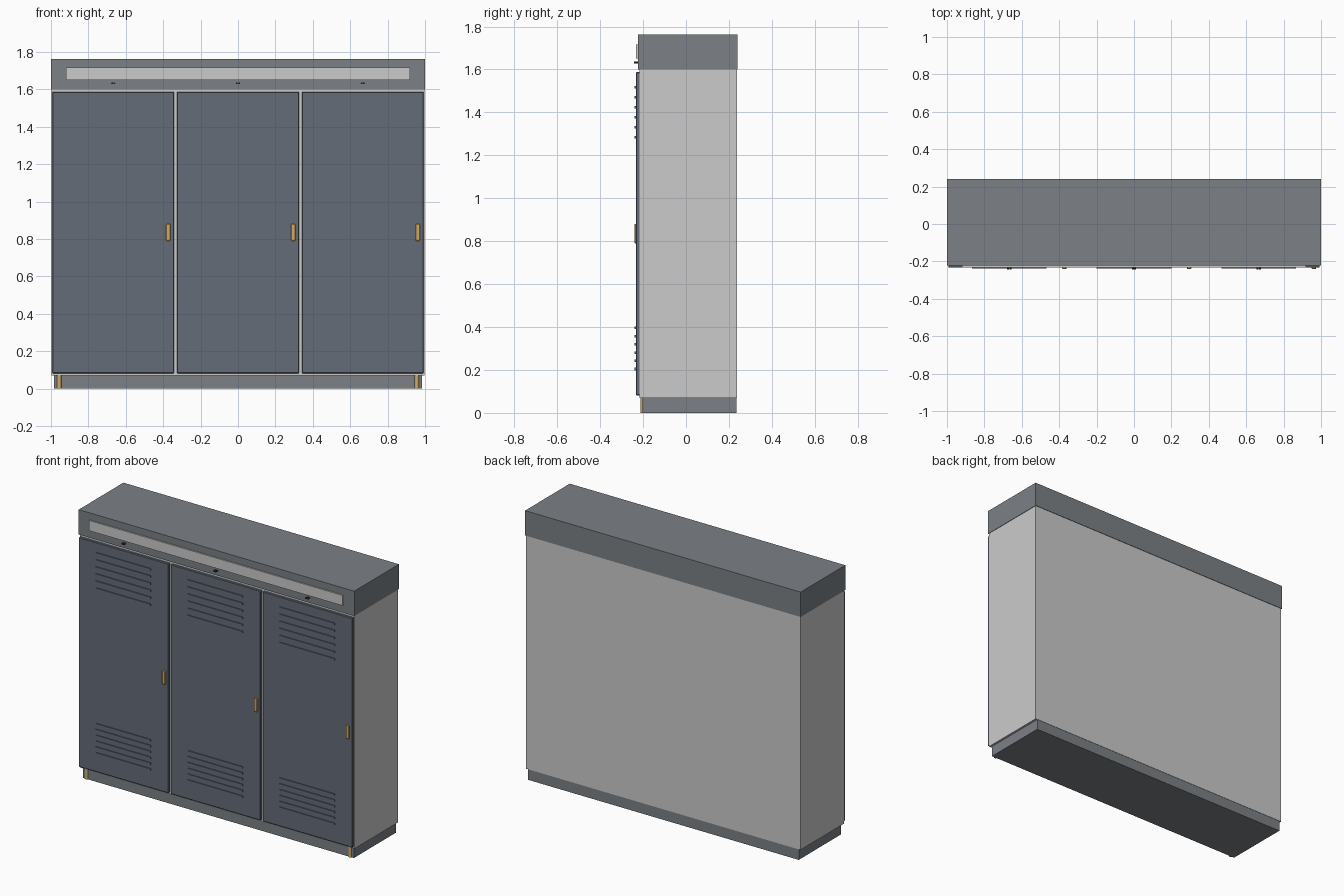
import bpy, math

if "Cube" in bpy.data.objects:
    bpy.data.objects.remove(bpy.data.objects["Cube"])


def material(name, rgb):
    m = bpy.data.materials.new(name)
    m.diffuse_color = (*rgb, 1)
    m.use_nodes = True
    m.node_tree.nodes["Principled BSDF"].inputs["Base Color"].default_value = m.diffuse_color
    return m


STEEL = material("steel_grey", (0.20, 0.22, 0.24))
BLUE = material("door_blue_grey", (0.13, 0.15, 0.19))
BRASS = material("brass", (0.65, 0.40, 0.12))
DARK = material("dark_metal", (0.05, 0.05, 0.06))


def box(name, x0, x1, y0, y1, z0, z1, mat=None, bevel=0):
    bpy.ops.mesh.primitive_cube_add(
        size=1, location=((x0 + x1) / 2, (y0 + y1) / 2, (z0 + z1) / 2))
    o = bpy.context.object
    o.name = name
    o.scale = (x1 - x0, y1 - y0, z1 - z0)
    bpy.ops.object.transform_apply(location=False, rotation=False, scale=True)
    if mat:
        o.data.materials.append(mat)
    if bevel:
        b = o.modifiers.new("edge", 'BEVEL')
        b.width, b.segments = bevel, 1
    return o


def cylinder(name, r, depth, loc, rot, mat, sides=12):
    bpy.ops.mesh.primitive_cylinder_add(
        vertices=sides, radius=r, depth=depth, location=loc, rotation=rot)
    o = bpy.context.object
    o.name = name
    o.data.materials.append(mat)
    bpy.ops.object.shade_smooth_by_angle()
    return o


# Carcass, plinth and top cap
box("cabinet_body", -0.997, 0.997, -0.216, 0.237, 0.07, 1.60)
box("plinth", -0.983, 0.983, -0.203, 0.235, 0, 0.07, STEEL)
box("top_cap", -1, 1, -0.223, 0.24, 1.60, 1.763, STEEL)
box("sign_panel", -0.92, 0.92, -0.232, -0.222, 1.65, 1.717)

# Brass feet at the front corners
for s in (-1, 1):
    cylinder("front_foot", 0.012, 0.07, (s * 0.956, -0.2, 0.035), (0, 0, 0), BRASS)

# Three doors with louvres, handle and a pair of number studs above
for i in (-1, 0, 1):
    cx = i * 0.667
    box("door", cx - 0.326, cx + 0.326, -0.233, -0.214, 0.082, 1.587, BLUE, 0.003)
    for k in range(6):
        for z in (1.517 - 0.0465 * k, 0.396 - 0.0383 * k):
            box("vent_slat", cx - 0.2, cx + 0.2, -0.239, -0.23,
                z - 0.006, z + 0.006, BLUE)
    box("handle", cx + 0.283, cx + 0.307, -0.241, -0.23, 0.79, 0.88, BRASS, 0.003)
    for s in (-1, 1):
        cylinder("stud", 0.005, 0.02, (cx + s * 0.006, -0.232, 1.632),
                 (math.pi / 2, 0, 0), DARK, 8)
